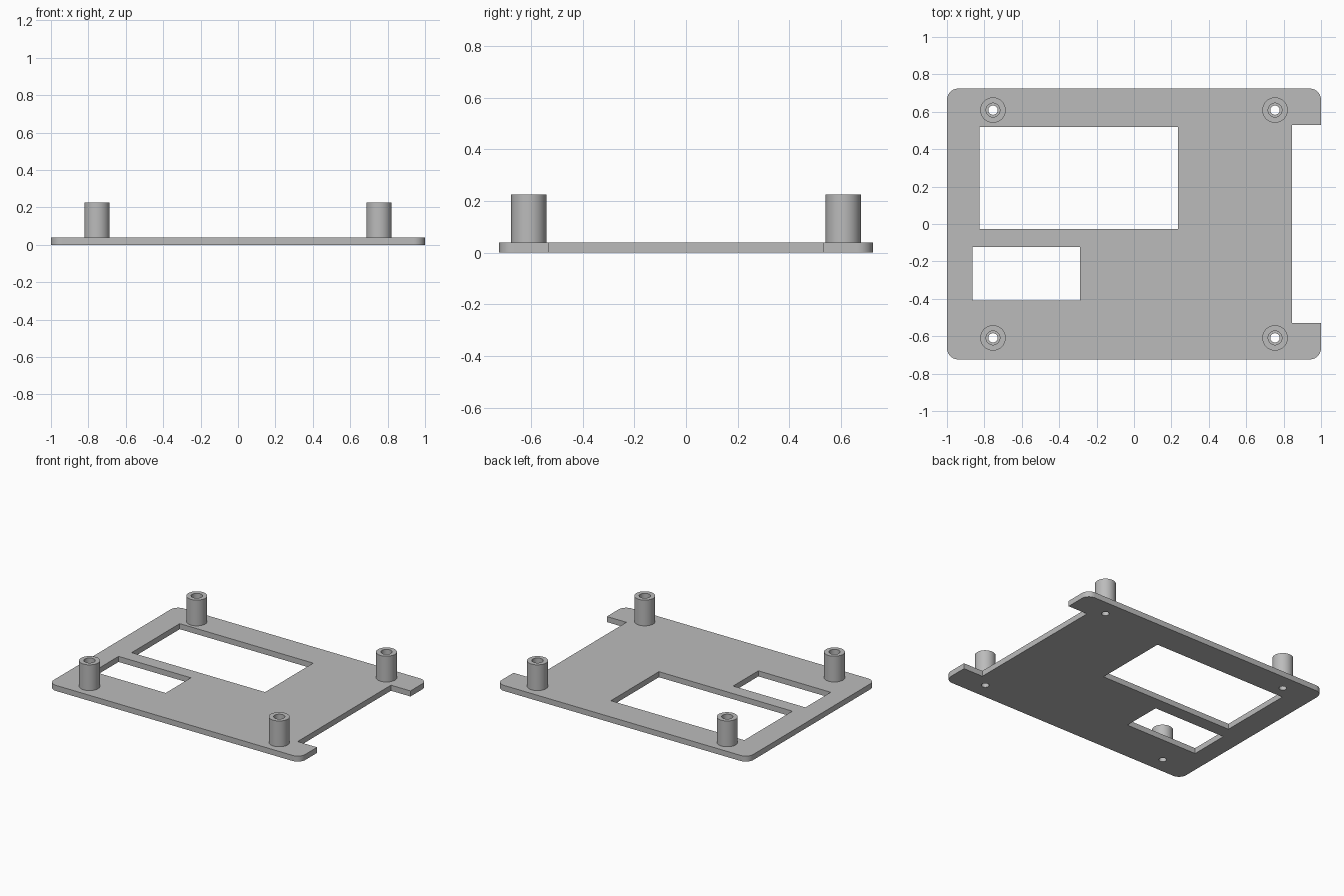
import bpy, bmesh
from math import cos, sin, pi

if "Cube" in bpy.data.objects:
    bpy.data.objects.remove(bpy.data.objects["Cube"], do_unlink=True)

HALF_X, HALF_Y, THICK = 1.0, 0.724, 0.04
CORNER = 0.06
POST_X, POST_Y, POST_TOP = 0.754, 0.609, 0.225
POST_R, BORE_R, HOLE_R = 0.068, 0.037, 0.025
SEGMENTS = 48

grey = bpy.data.materials.new("grey_plastic")
grey.use_nodes = True
colour = (0.5, 0.5, 0.5, 1)
grey.diffuse_color = colour
grey.node_tree.nodes["Principled BSDF"].inputs["Base Color"].default_value = colour


def add_object(name, mesh):
    obj = bpy.data.objects.new(name, mesh)
    bpy.context.collection.objects.link(obj)
    return obj


def shade(obj):
    bpy.ops.object.select_all(action='DESELECT')
    obj.select_set(True)
    bpy.context.view_layer.objects.active = obj
    bpy.ops.object.shade_smooth_by_angle()


def arc(cx, cy, r, start, sweep, steps):
    return [(cx + r * cos(start + sweep * i / steps),
             cy + r * sin(start + sweep * i / steps)) for i in range(steps + 1)]


def rectangle(x0, y0, x1, y1):
    return [(x0, y0), (x1, y0), (x1, y1), (x0, y1)]


def sheet(name, loops, thickness):
    """Extruded flat sheet; loops after the first become holes."""
    curve = bpy.data.curves.new(name + "_outline", 'CURVE')
    curve.dimensions = '2D'
    curve.fill_mode = 'BOTH'
    curve.extrude = thickness / 2
    for loop in loops:
        spline = curve.splines.new('POLY')
        spline.points.add(len(loop) - 1)
        for point, (x, y) in zip(spline.points, loop):
            point.co = (x, y, 0, 1)
        spline.use_cyclic_u = True
    helper = add_object(name + "_helper", curve)
    bpy.context.view_layer.update()
    graph = bpy.context.evaluated_depsgraph_get()
    mesh = bpy.data.meshes.new_from_object(helper.evaluated_get(graph))
    bpy.data.objects.remove(helper, do_unlink=True)
    bm = bmesh.new()
    bm.from_mesh(mesh)
    bmesh.ops.remove_doubles(bm, verts=bm.verts, dist=0.0001)
    bmesh.ops.translate(bm, verts=bm.verts, vec=(0, 0, thickness / 2))
    bmesh.ops.recalc_face_normals(bm, faces=bm.faces)
    bm.to_mesh(mesh)
    bm.free()
    mesh.materials.clear()
    mesh.materials.append(grey)
    return add_object(name, mesh)


# Plate outline: four rounded corners, with a notch in the left (+x) edge
cx, cy = HALF_X - CORNER, HALF_Y - CORNER
outline = (arc(-cx, -cy, CORNER, pi, pi / 2, 10)
           + arc(cx, -cy, CORNER, -pi / 2, pi / 2, 10)
           + [(HALF_X, -0.53), (0.845, -0.53), (0.845, 0.53), (HALF_X, 0.53)]
           + arc(cx, cy, CORNER, 0, pi / 2, 10)
           + arc(-cx, cy, CORNER, pi / 2, pi / 2, 10))

# Two rectangular windows and four screw holes
windows = [rectangle(-0.826, -0.028, 0.235, 0.518),
           rectangle(-0.863, -0.41, -0.288, -0.124)]
corners = [(sx * POST_X, sy * POST_Y) for sx in (-1, 1) for sy in (-1, 1)]
holes = [arc(x, y, HOLE_R, 0, 2 * pi, SEGMENTS)[:-1] for x, y in corners]
shade(sheet("base_plate", [outline] + windows + holes, THICK))

# Hollow standoff: a closed ring profile turned around z, sunk into the plate
bm = bmesh.new()
base = THICK - 0.005
profile = [(POST_R, base), (POST_R, POST_TOP), (BORE_R, POST_TOP), (BORE_R, base)]
verts = [bm.verts.new((r, 0, z)) for r, z in profile]
edges = [bm.edges.new((verts[i], verts[(i + 1) % 4])) for i in range(4)]
bmesh.ops.spin(bm, geom=verts + edges, cent=(0, 0, 0), axis=(0, 0, 1),
               angle=2 * pi, steps=SEGMENTS)
bmesh.ops.remove_doubles(bm, verts=bm.verts, dist=0.0001)
bmesh.ops.recalc_face_normals(bm, faces=bm.faces)
post_mesh = bpy.data.meshes.new("standoff")
bm.to_mesh(post_mesh)
bm.free()
post_mesh.materials.append(grey)

for x, y in corners:
    side = "left" if x > 0 else "right"
    end = "front" if y < 0 else "back"
    post = add_object(f"standoff_{end}_{side}", post_mesh)
    post.location = (x, y, 0)
    shade(post)
